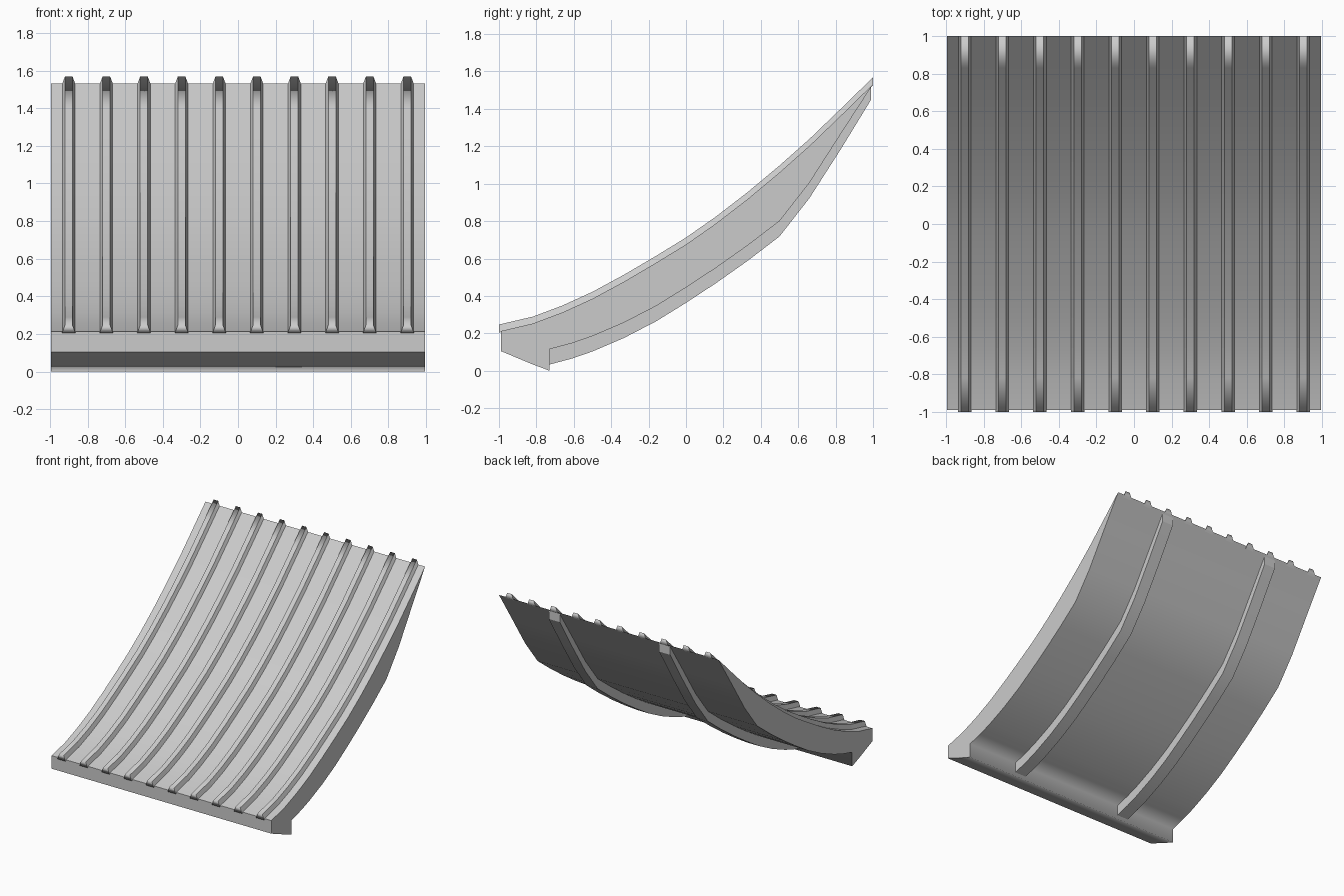
import bpy
import bmesh

cube = bpy.data.objects.get("Cube")
if cube:
    bpy.data.objects.remove(cube, do_unlink=True)

grey = bpy.data.materials.new("plain_grey")
grey.use_nodes = True
colour = (0.6, 0.6, 0.6, 1)
grey.diffuse_color = colour
grey.node_tree.nodes["Principled BSDF"].inputs["Base Color"].default_value = colour


def loft(name, rings, sharp_points=()):
    """Skin closed rings; only edges running across the panel shade smooth."""
    bm = bmesh.new()
    rows = [[bm.verts.new(p) for p in ring] for ring in rings]
    n = len(rows[0])
    for a, b in zip(rows, rows[1:]):
        for i in range(n):
            j = (i + 1) % n
            bm.faces.new((a[i], a[j], b[j], b[i]))
    bm.faces.new(rows[0][::-1])
    bm.faces.new(rows[-1])
    bmesh.ops.recalc_face_normals(bm, faces=bm.faces)
    for f in bm.faces:
        f.smooth = True
    for e in bm.edges:
        p, q = (v.co for v in e.verts)
        across = (p - q).yz.length < 1e-5
        corner = any(abs(p.y - y) + abs(p.z - z) < 1e-4 for y, z in sharp_points)
        e.smooth = across and not corner
    mesh = bpy.data.meshes.new(name)
    bm.to_mesh(mesh)
    bm.free()
    mesh.materials.append(grey)
    obj = bpy.data.objects.new(name, mesh)
    bpy.context.collection.objects.link(obj)
    return obj


def extrude(name, profile, x0, x1, sharp_points=()):
    return loft(name, [[(x, y, z) for y, z in profile] for x in (x0, x1)], sharp_points)


# Side profiles: upper surface, lower surface and the lip along the low edge
upper = [(-0.99, 0.212), (-0.82, 0.252), (-0.66, 0.312), (-0.5, 0.385),
         (-0.33, 0.477), (-0.16, 0.577), (0, 0.675), (0.16, 0.787),
         (0.33, 0.918), (0.5, 1.06), (0.66, 1.202), (0.83, 1.366), (1, 1.532)]
lower = [(-0.73, 0.115), (-0.61, 0.147), (-0.5, 0.185), (-0.33, 0.258), (-0.16, 0.346),
         (0, 0.445), (0.16, 0.55), (0.33, 0.67), (0.5, 0.80), (0.66, 1.005), (0.83, 1.27)]
lip = [(-0.73, 0.0), (-0.83, 0.038), (-0.99, 0.105)]

# Curved panel
extrude("curved_panel", upper + lower[::-1] + lip, -0.995, 0.995,
        [upper[0], upper[-1], lip[-1]])

# Two support beams on the underside
beam_low = [(y, z - 0.082) for y, z in lower] + [(0.99, 1.45)]
beam_top = [(y, z + 0.02) for y, z in lower] + [(0.99, 1.517)]
for side, x in (("left", 0.5), ("right", -0.5)):
    extrude(side + "_support_beam", beam_low + beam_top[::-1], x - 0.05, x + 0.05,
            [beam_low[0], beam_low[-1], beam_top[-1]])

# Ten tapered ribs along the upper surface
path = [(-1, 0.21)] + upper[1:]
for k in range(10):
    x = -0.9 + 0.2 * k
    rings = [[(x - 0.036, y, z - 0.006), (x - 0.02, y, z + 0.037),
              (x + 0.02, y, z + 0.037), (x + 0.036, y, z - 0.006)] for y, z in path]
    loft("rib_%d" % (k + 1), rings)
